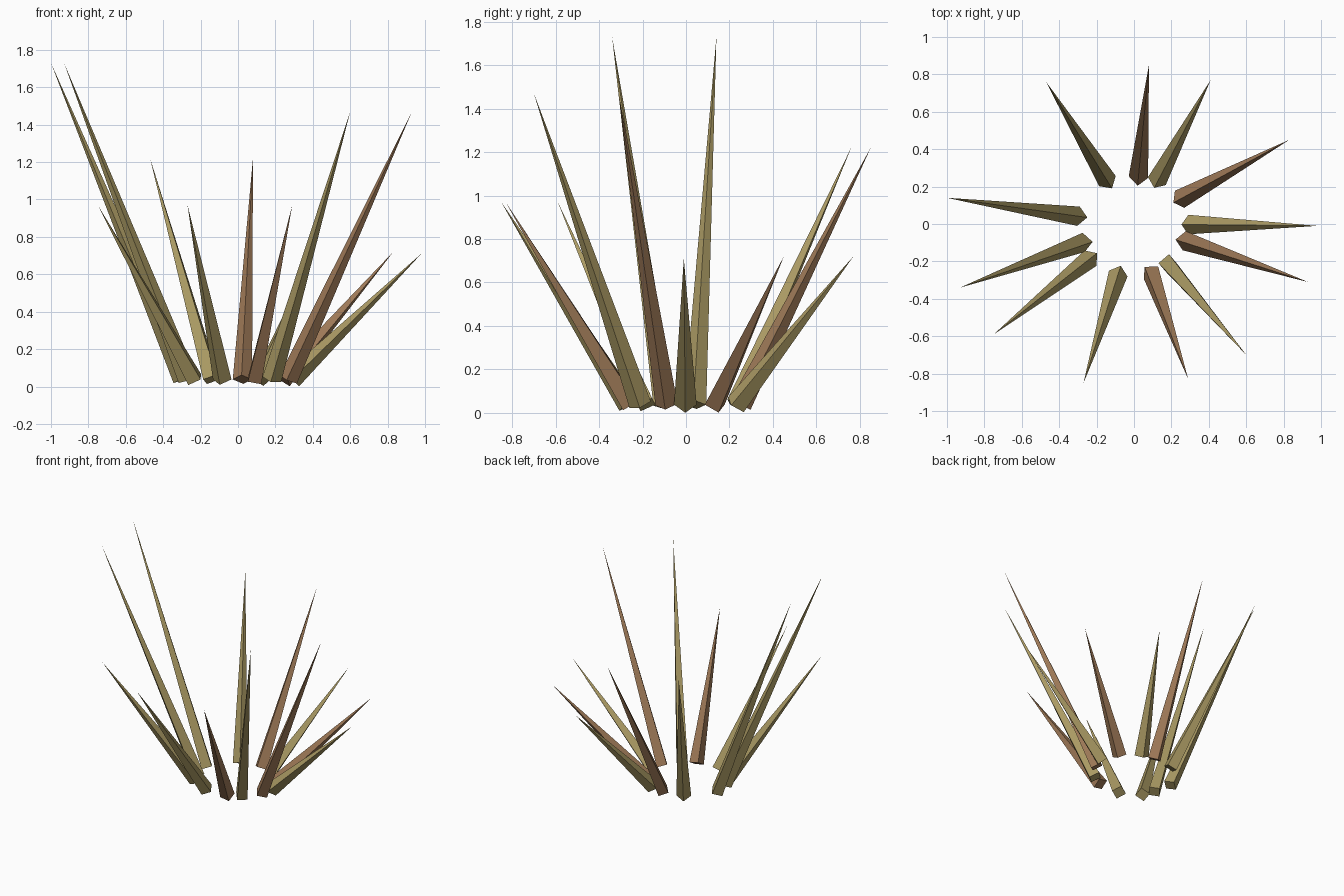
import bpy
import bmesh
from math import atan2, cos, sin, radians
from mathutils import Matrix, Vector

cube = bpy.data.objects.get("Cube")
if cube:
    bpy.data.objects.remove(cube, do_unlink=True)


def make_material(name, rgb):
    mat = bpy.data.materials.new(name)
    mat.use_nodes = True
    color = (*rgb, 1.0)
    mat.diffuse_color = color
    mat.node_tree.nodes["Principled BSDF"].inputs["Base Color"].default_value = color
    return mat


OLIVE = make_material("dry_olive", (0.40, 0.32, 0.125))
BROWN = make_material("dry_brown", (0.34, 0.19, 0.095))

BASE_RADIUS = 0.052
BASE_HEIGHT = 0.038


def make_blade(name, tip, ring, roll, mat):
    """Four-sided spike leaning outward from a ring around the centre."""
    tip = Vector(tip)
    angle = atan2(tip.y, tip.x)
    base = Vector((ring * cos(angle), ring * sin(angle), BASE_HEIGHT))
    axis = (tip - base).normalized()
    side = Vector((-sin(angle), cos(angle), 0))
    up = axis.cross(side)
    frame = Matrix((side, up, axis)).transposed().to_4x4()
    place = Matrix.Translation((base + tip) / 2) @ frame @ Matrix.Rotation(radians(-roll), 4, "Z")

    bm = bmesh.new()
    bmesh.ops.create_cone(bm, cap_ends=True, cap_tris=False, segments=4,
                          radius1=BASE_RADIUS, radius2=0,
                          depth=(tip - base).length, matrix=place)
    bmesh.ops.remove_doubles(bm, verts=bm.verts, dist=0.0001)
    bmesh.ops.recalc_face_normals(bm, faces=bm.faces)
    mesh = bpy.data.meshes.new(name)
    bm.to_mesh(mesh)
    bm.free()
    mesh.materials.append(mat)
    bpy.context.collection.objects.link(bpy.data.objects.new(name, mesh))


# Blades around the tuft: tip, ring radius, roll, colour
blades = [
    ((0.98, -0.01, 0.71), 0.29, 0, OLIVE),
    ((0.83, 0.45, 0.72), 0.277, 0, BROWN),
    ((0.41, 0.77, 0.72), 0.26, -5, OLIVE),
    ((0.08, 0.85, 1.22), 0.252, 0, BROWN),
    ((-0.47, 0.76, 1.22), 0.27, 0, OLIVE),
    ((-1.0, 0.14, 1.73), 0.30, 0, OLIVE),
    ((-0.93, -0.34, 1.73), 0.287, 15, OLIVE),
    ((-0.75, -0.59, 0.97), 0.295, 0, OLIVE),
    ((-0.27, -0.85, 0.97), 0.278, 0, OLIVE),
    ((0.29, -0.83, 0.97), 0.275, -25, BROWN),
    ((0.60, -0.70, 1.47), 0.278, 45, OLIVE),
    ((0.93, -0.31, 1.47), 0.283, -10, BROWN),
]
for number, (tip, ring, roll, mat) in enumerate(blades, 1):
    make_blade(f"grass_blade_{number}", tip, ring, roll, mat)
